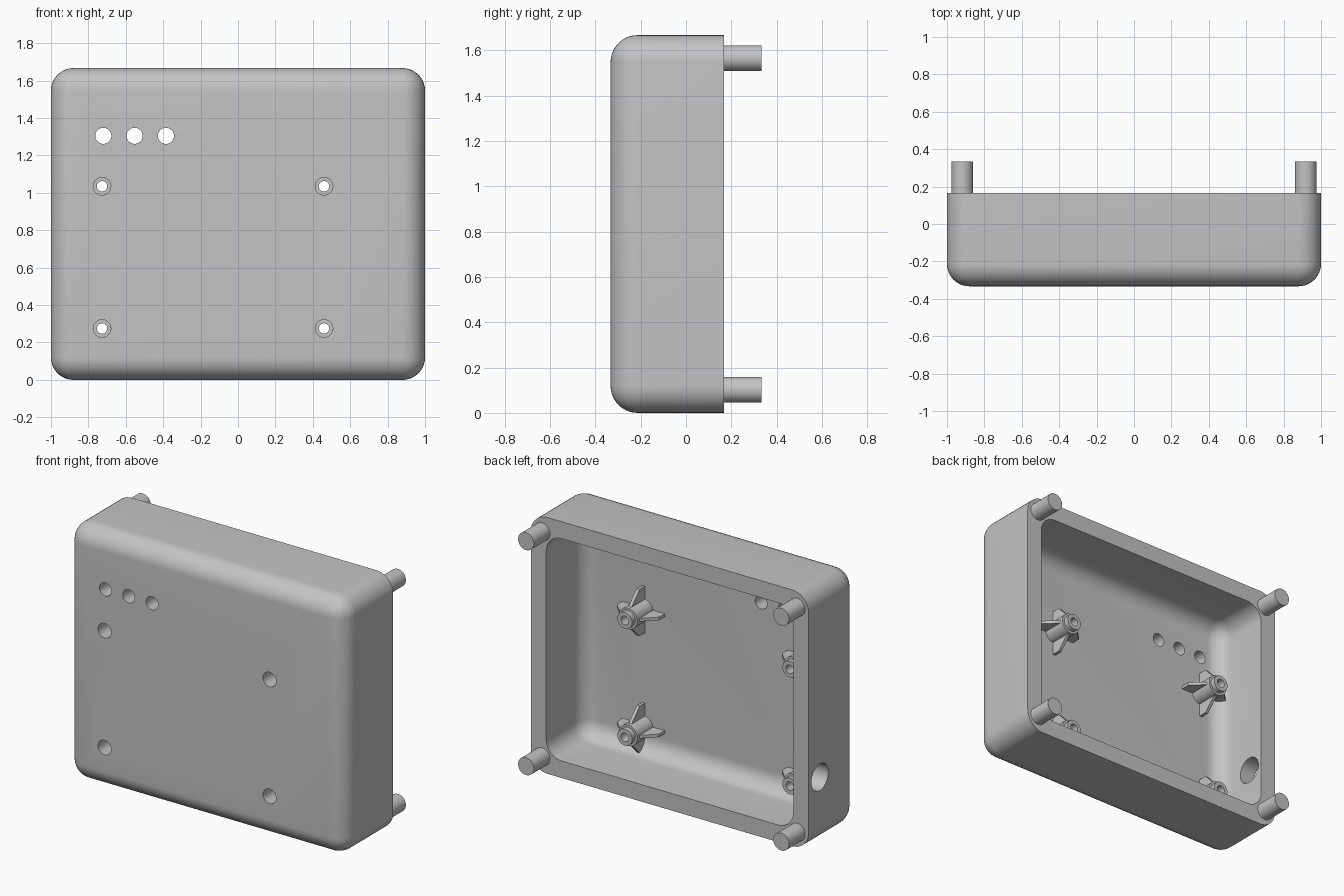
import bpy, bmesh, math
from mathutils import Matrix, Vector

cube = bpy.data.objects.get("Cube")
if cube:
    bpy.data.objects.remove(cube, do_unlink=True)

W, H = 2.0, 1.667           # case width and height
FRONT, RIM, END = -0.333, 0.167, 0.333
WALL = 0.111
FLOOR = FRONT + WALL

grey = bpy.data.materials.new("light grey plastic")
grey.use_nodes = True
grey.diffuse_color = (0.55, 0.55, 0.55, 1)
grey.node_tree.nodes["Principled BSDF"].inputs["Base Color"].default_value = (0.55, 0.55, 0.55, 1)


def make(name, bm):
    bmesh.ops.recalc_face_normals(bm, faces=bm.faces)
    me = bpy.data.meshes.new(name)
    bm.to_mesh(me)
    bm.free()
    me.materials.append(grey)
    ob = bpy.data.objects.new(name, me)
    bpy.context.collection.objects.link(ob)
    return ob


def activate(ob):
    bpy.ops.object.select_all(action='DESELECT')
    ob.select_set(True)
    bpy.context.view_layer.objects.active = ob


def smooth(ob):
    activate(ob)
    bpy.ops.object.shade_smooth_by_angle(angle=math.radians(30))


def rounded_tray(name, inset, y0, y1, radius):
    """Block rounded everywhere except around its back face."""
    bm = bmesh.new()
    bmesh.ops.create_cube(bm, size=1)
    bmesh.ops.scale(bm, vec=(W - 2 * inset, y1 - y0, H - 2 * inset), verts=bm.verts)
    bmesh.ops.translate(bm, vec=(0, (y0 + y1) / 2, H / 2), verts=bm.verts)
    edges = [e for e in bm.edges if any(v.co.y < y1 - 0.01 for v in e.verts)]
    bmesh.ops.bevel(bm, geom=edges, offset=radius, offset_type='OFFSET',
                    segments=10, profile=0.5, affect='EDGES')
    return make(name, bm)


def cylinder(name, centre, radius, length, axis='Y'):
    bm = bmesh.new()
    rot = Matrix.Rotation(math.pi / 2, 4, 'X' if axis == 'Y' else 'Y')
    bmesh.ops.create_cone(bm, cap_ends=True, segments=40, radius1=radius, radius2=radius,
                          depth=length, matrix=Matrix.Translation(centre) @ rot)
    return make(name, bm)


def cut(ob, cutter):
    cutter.hide_render = True
    mod = ob.modifiers.new("cut", 'BOOLEAN')
    mod.operation = 'DIFFERENCE'
    mod.solver = 'EXACT'
    mod.object = cutter
    activate(ob)
    bpy.ops.object.modifier_apply(modifier=mod.name)
    bpy.data.objects.remove(cutter, do_unlink=True)


# Hollow case
case = rounded_tray("case", 0, FRONT, RIM, 0.12)
cut(case, rounded_tray("cavity_cutter", WALL, FLOOR, RIM + 0.2, 0.11))

# Indicator holes, screw holes and side cable hole
for x in (-0.72, -0.553, -0.385):
    cut(case, cylinder("indicator_cutter", (x, FRONT, 1.305), 0.043, 0.4))
mounts = [(x, z) for x in (-0.727, 0.46) for z in (0.275, 1.035)]
for x, z in mounts:
    cut(case, cylinder("screw_cutter", (x, FRONT, z), 0.047, 0.4))
cut(case, cylinder("cable_cutter", (-W / 2, 0.053, 0.437), 0.087, 0.4, 'X'))
smooth(case)

# Hollow stepped standoffs with four gusset fins each
TUBE = [(0.047, FLOOR - 0.005), (0.068, FLOOR - 0.005), (0.068, -0.06), (0.053, -0.06),
        (0.053, -0.028), (0.028, -0.028), (0.028, -0.15), (0.047, -0.15)]
FIN = [(0.06, FLOOR - 0.005), (0.152, FLOOR - 0.005), (0.152, -0.165), (0.06, -0.075)]
for x, z in mounts:
    bm = bmesh.new()
    ring = [bm.verts.new((r, y, 0)) for r, y in TUBE]
    loop = [bm.edges.new((ring[i - 1], ring[i])) for i in range(len(ring))]
    bmesh.ops.spin(bm, geom=ring + loop, cent=(0, 0, 0), axis=(0, 1, 0),
                   angle=2 * math.pi, steps=32, use_merge=True)
    bmesh.ops.remove_doubles(bm, verts=bm.verts, dist=0.0002)
    for k in range(4):
        turn = Matrix.Rotation(k * math.pi / 2, 3, 'Y')
        face = bm.faces.new([bm.verts.new(turn @ Vector((r, y, -0.01))) for r, y in FIN])
        ext = bmesh.ops.extrude_face_region(bm, geom=[face], use_keep_orig=True)
        moved = [g for g in ext["geom"] if isinstance(g, bmesh.types.BMVert)]
        bmesh.ops.translate(bm, vec=turn @ Vector((0, 0, 0.02)), verts=moved)
    bmesh.ops.translate(bm, vec=(x, 0, z), verts=bm.verts)
    smooth(make("standoff", bm))

# Corner pegs on the rim
for x in (-0.918, 0.918):
    for z in (0.102, H - 0.102):
        start = RIM - 0.01
        smooth(cylinder("corner_peg", (x, (start + END) / 2, z), 0.057, END - start))
